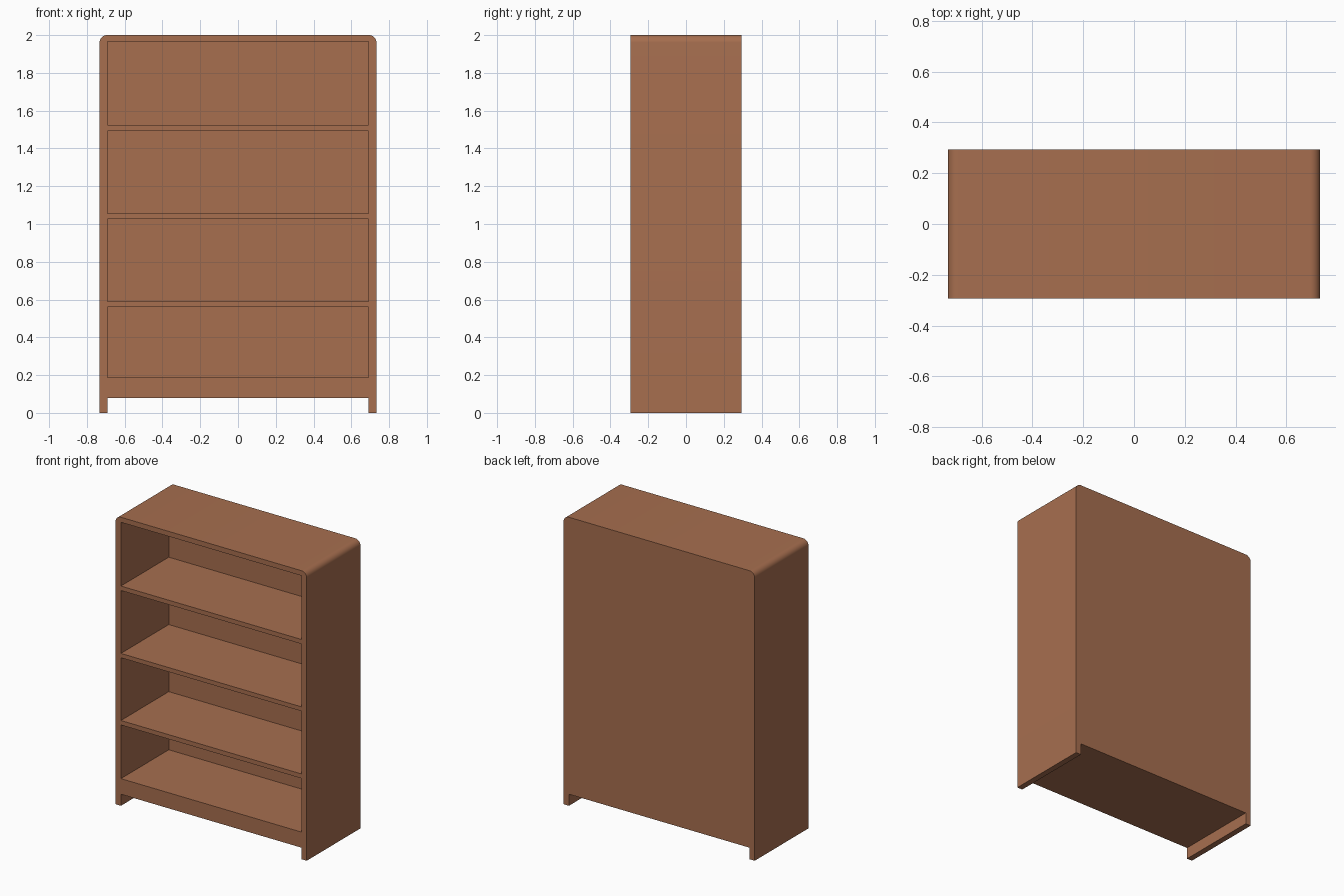
import bpy, bmesh, math

cube = bpy.data.objects.get("Cube")
if cube:
    bpy.data.objects.remove(cube, do_unlink=True)

HALF_W, HALF_D, HEIGHT = 0.733, 0.294, 2.0
INNER_W = 0.692          # inner face of the side panels
BACK_Y = 0.23            # inner face of the back panel
FOOT = 0.08              # height of the gap under the plinth
RADIUS = 0.04            # rounded top corners
OPENINGS = [(0.188, 0.56), (0.591, 1.026), (1.056, 1.492), (1.523, 1.965)]

wood = bpy.data.materials.new("warm brown wood")
wood.use_nodes = True
colour = (0.385, 0.157, 0.078, 1)
wood.diffuse_color = colour
wood.node_tree.nodes["Principled BSDF"].inputs["Base Color"].default_value = colour


def add_object(name, bm):
    bmesh.ops.recalc_face_normals(bm, faces=bm.faces[:])
    mesh = bpy.data.meshes.new(name)
    bm.to_mesh(mesh)
    bm.free()
    mesh.materials.append(wood)
    obj = bpy.data.objects.new(name, mesh)
    bpy.context.collection.objects.link(obj)
    return obj


# Body: front outline with feet and rounded top corners, extruded to depth
right_half = [(INNER_W, FOOT), (INNER_W, 0), (HALF_W, 0)]
for i in range(9):
    a = math.pi / 2 * i / 8
    right_half.append((HALF_W - RADIUS + RADIUS * math.cos(a),
                       HEIGHT - RADIUS + RADIUS * math.sin(a)))
outline = right_half + [(-x, z) for x, z in reversed(right_half)]
bm = bmesh.new()
front = bm.faces.new([bm.verts.new((x, -HALF_D, z)) for x, z in outline])
extruded = bmesh.ops.extrude_face_region(bm, geom=[front], use_keep_orig=True)
new_verts = [e for e in extruded["geom"] if isinstance(e, bmesh.types.BMVert)]
bmesh.ops.translate(bm, verts=new_verts, vec=(0, 2 * HALF_D, 0))
body = add_object("bookcase_body", bm)

# Compartments: open boxes cut from the front, leaving shelves and back panel
bm = bmesh.new()
front_y = -HALF_D - 0.1
for low, high in OPENINGS:
    box = bmesh.ops.create_cube(bm, size=1)["verts"]
    bmesh.ops.scale(bm, verts=box, vec=(2 * INNER_W, BACK_Y - front_y, high - low))
    bmesh.ops.translate(bm, verts=box, vec=(0, (BACK_Y + front_y) / 2, (low + high) / 2))
cutter = add_object("compartment_cutter", bm)
cutter.hide_render = True

cut = body.modifiers.new("compartments", 'BOOLEAN')
cut.operation = 'DIFFERENCE'
cut.solver = 'EXACT'
cut.object = cutter
bpy.ops.object.select_all(action='DESELECT')
body.select_set(True)
bpy.context.view_layer.objects.active = body
bpy.ops.object.modifier_apply(modifier=cut.name)
bpy.data.objects.remove(cutter, do_unlink=True)

# Smooth rounded corners, crisp edges elsewhere
bpy.ops.object.shade_smooth_by_angle(angle=math.radians(30))
